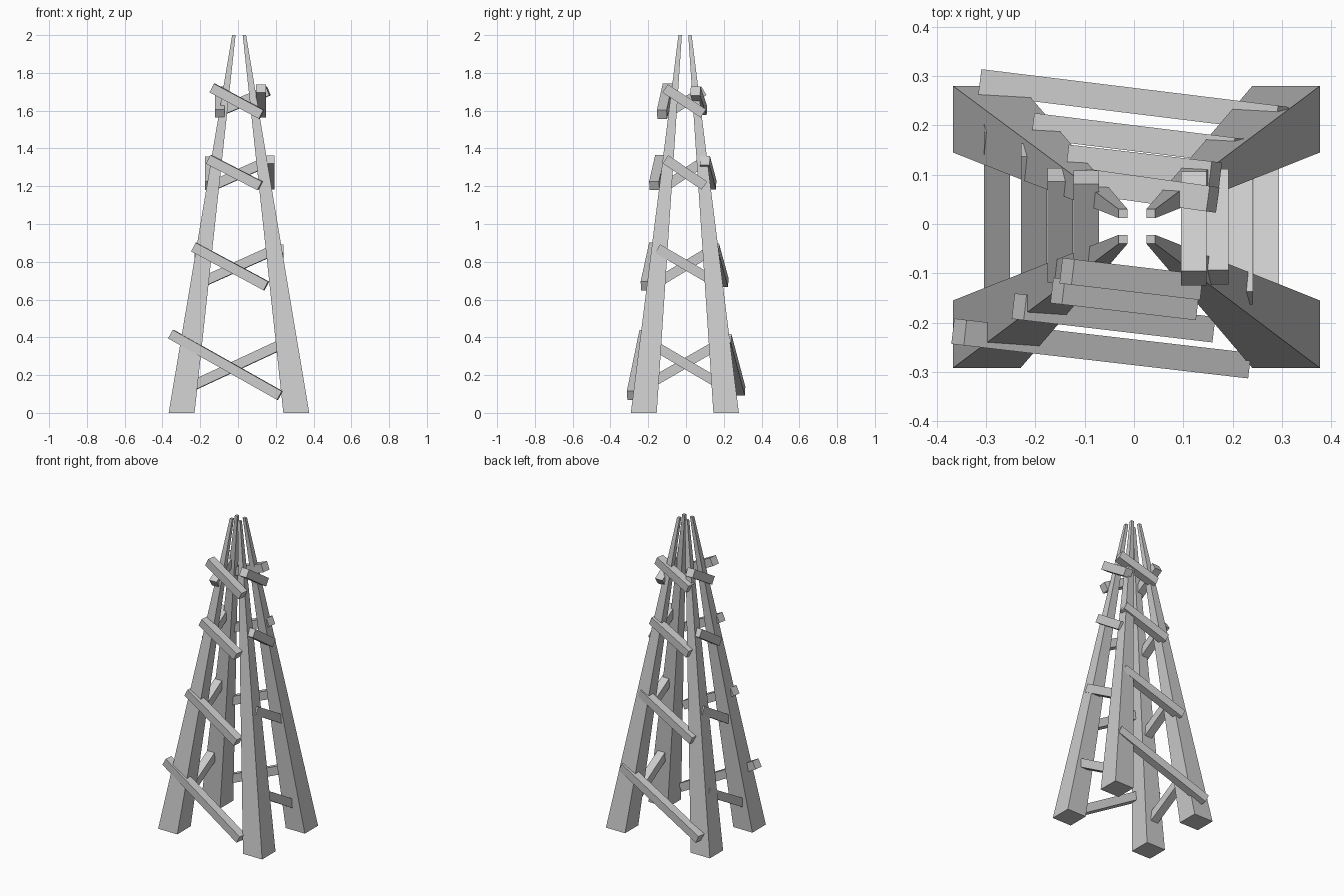
import bpy
from mathutils import Vector


def mesh_object(name, verts):
    # Eight corners: four of one end, then four of the other, same winding
    faces = [(3, 2, 1, 0), (4, 5, 6, 7)]
    faces += [(i, (i + 1) % 4, (i + 1) % 4 + 4, i + 4) for i in range(4)]
    mesh = bpy.data.meshes.new(name)
    mesh.from_pydata(verts, [], faces)
    obj = bpy.data.objects.new(name, mesh)
    bpy.context.collection.objects.link(obj)
    return obj


def rect(x0, x1, y0, y1, z):
    return [(x0, y0, z), (x1, y0, z), (x1, y1, z), (x0, y1, z)]


def plank(name, a, b, w=0.052):
    # Square beam between two end centres, with its sides kept level
    a, b = Vector(a), Vector(b)
    d = (b - a).normalized()
    s = d.cross(Vector((0, 0, 1))).normalized() * w / 2
    u = s.cross(d).normalized() * w / 2
    corners = (-s - u, s - u, s + u, -s + u)
    # order the ends so that normals point outwards
    return mesh_object(name, [b + c for c in corners] + [a + c for c in corners])


# Tapered legs leaning together: (base range, top range) per side
x_spans = {"left": ((-0.367, -0.23), (-0.031, -0.013)),
           "right": ((0.24, 0.377), (0.025, 0.043))}
y_spans = {"front": ((-0.292, -0.155), (-0.04, -0.022)),
           "back": ((0.145, 0.28), (0.012, 0.03))}
for xn, (xb, xt) in x_spans.items():
    for yn, (yb, yt) in y_spans.items():
        mesh_object(f"{yn}_{xn}_leg", rect(*xb, *yb, 0) + rect(*xt, *yt, 2))

# Diagonal braces, bottom to top on each face
braces = {
    "front": [((-0.355, -0.219, 0.417), (0.222, -0.286, 0.092)),
              ((-0.233, -0.168, 0.878), (0.150, -0.213, 0.672)),
              ((-0.155, -0.136, 1.342), (0.117, -0.168, 1.202)),
              ((-0.136, -0.096, 1.720), (0.125, -0.127, 1.580))],
    "back": [((-0.302, 0.287, 0.115), (0.300, 0.213, 0.395)),
             ((-0.195, 0.198, 0.690), (0.212, 0.148, 0.872)),
             ((-0.125, 0.134, 1.207), (0.165, 0.100, 1.335)),
             ((-0.090, 0.085, 1.600), (0.160, 0.050, 1.705))],
    "right": [((0.268, -0.200, 0.375), (0.268, 0.200, 0.140)),
              ((0.215, -0.150, 0.870), (0.215, 0.150, 0.695)),
              ((0.166, -0.108, 1.342), (0.166, 0.097, 1.203)),
              ((0.121, -0.110, 1.718), (0.121, 0.092, 1.585))],
    "left": [((-0.278, -0.200, 0.150), (-0.278, 0.200, 0.380)),
             ((-0.203, -0.150, 0.690), (-0.203, 0.150, 0.870)),
             ((-0.150, -0.105, 1.203), (-0.150, 0.100, 1.335)),
             ((-0.097, -0.105, 1.585), (-0.097, 0.095, 1.705))],
}
for side, ends in braces.items():
    for level, (a, b) in enumerate(ends, 1):
        plank(f"{side}_brace_{level}", a, b)
